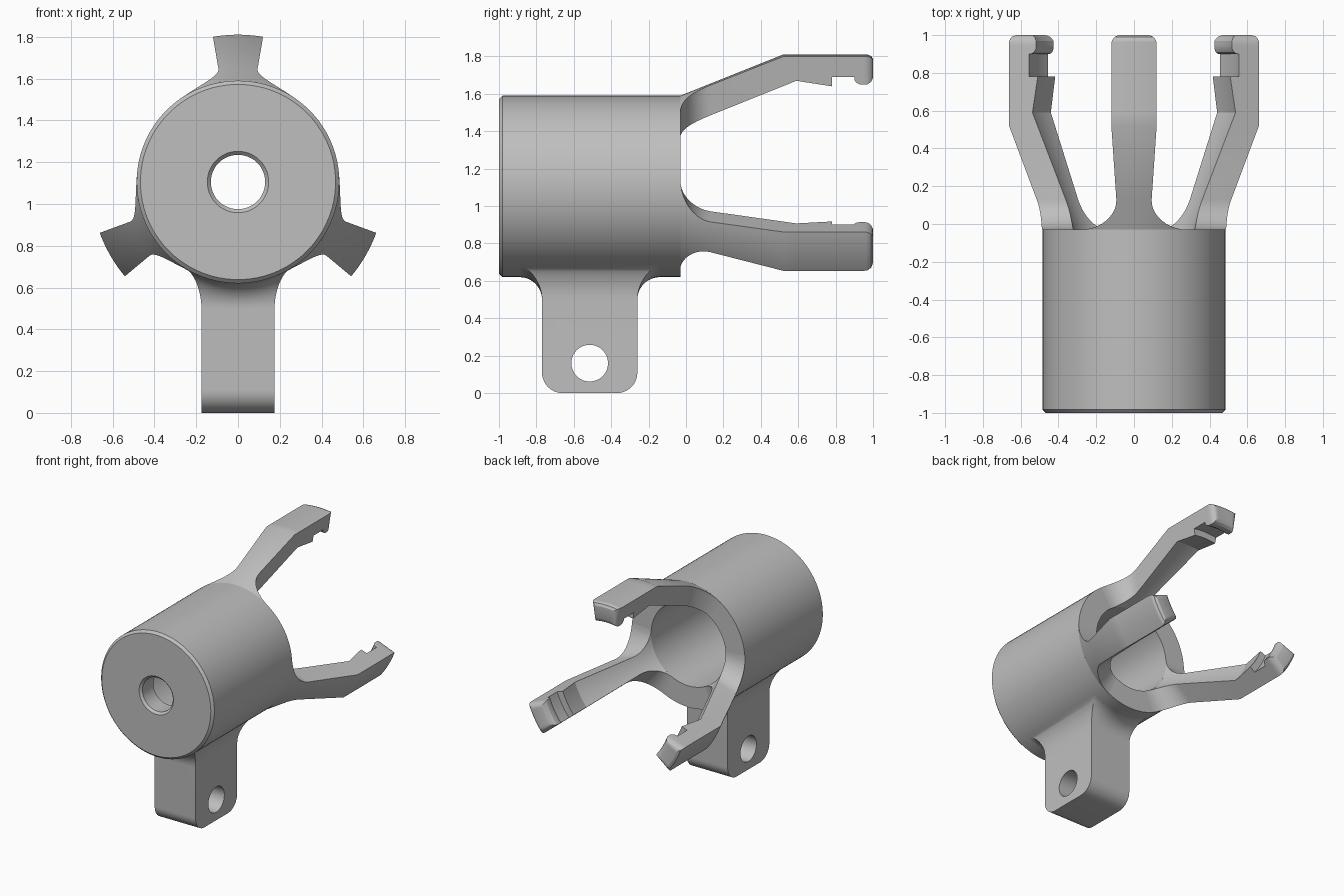
import bpy, bmesh
from math import sin, cos, pi, radians, sqrt

if "Cube" in bpy.data.objects:
    bpy.data.objects.remove(bpy.data.objects["Cube"], do_unlink=True)

AXIS = 1.105     # height of the barrel axis
R_OUT, R_IN = 0.485, 0.32
RIM = -0.03      # y of the open end of the barrel

grey = bpy.data.materials.new("plain grey")
grey.use_nodes = True
grey.diffuse_color = (0.52, 0.52, 0.52, 1)
grey.node_tree.nodes["Principled BSDF"].inputs["Base Color"].default_value = (0.52, 0.52, 0.52, 1)


def loft(name, rings, closed=False, cap_start=False, cap_end=False):
    """Skin a list of closed point rings."""
    bm = bmesh.new()
    vs = [[bm.verts.new(p) for p in ring] for ring in rings]
    n = len(vs[0])
    pairs = list(zip(vs, vs[1:])) + ([(vs[-1], vs[0])] if closed else [])
    for a, b in pairs:
        for i in range(n):
            j = (i + 1) % n
            bm.faces.new((a[i], a[j], b[j], b[i]))
    if cap_start:
        bm.faces.new(vs[0])
    if cap_end:
        bm.faces.new(vs[-1])
    bmesh.ops.recalc_face_normals(bm, faces=bm.faces)
    mesh = bpy.data.meshes.new(name)
    bm.to_mesh(mesh)
    bm.free()
    mesh.materials.append(grey)
    ob = bpy.data.objects.new(name, mesh)
    bpy.context.collection.objects.link(ob)
    return ob


def activate(ob):
    bpy.ops.object.select_all(action='DESELECT')
    ob.select_set(True)
    bpy.context.view_layer.objects.active = ob


def smooth(ob):
    activate(ob)
    bpy.ops.object.shade_smooth_by_angle(angle=radians(30))


def polar(y, r, phi):
    return (r * sin(phi), y, AXIS + r * cos(phi))


def interp(table, y):
    """Piecewise linear lookup."""
    for (y0, r0), (y1, r1) in zip(table, table[1:]):
        if y <= y1:
            return r0 + (r1 - r0) * (y - y0) / (y1 - y0)
    return table[-1][1]


# Barrel: lathed cup with a small hole in the front plate
SEG = 96
profile = [(-1, 0.147), (-1, 0.467), (-0.982, R_OUT), (RIM, R_OUT),
           (RIM, R_IN), (-0.85, R_IN), (-0.85, 0.13), (-0.983, 0.13)]
smooth(loft("barrel", [[polar(y, r, 2 * pi * k / SEG) for y, r in profile]
                       for k in range(SEG)], closed=True))

# Prongs: flared root, outward slope, straight tip with an inner notch and hook
OUTER = [(RIM, R_OUT), (0.52, 0.705), (0.97, 0.705), (0.99, 0.697), (1.0, 0.68)]
INNER = [(RIM, R_IN), (0.59, 0.573), (0.78, 0.543), (0.781, 0.593), (0.9, 0.593),
         (0.901, 0.578), (0.91, 0.563), (0.93, 0.553), (0.97, 0.553),
         (0.99, 0.565), (1.0, 0.585)]
HALF, ROOT = radians(9.8), radians(35)
FILLET, TIP = 0.16, 0.05
COLS = 14


def half_angle(y):
    if y < RIM + FILLET:
        c = 1 - (y - RIM) / FILLET
        return ROOT - (ROOT - HALF) * sqrt(max(0, 1 - c * c))
    if y > 1 - TIP:
        c = (y - 1 + TIP) / TIP
        return HALF - 0.06 * (1 - sqrt(max(0, 1 - c * c)))
    return HALF


stations = {RIM + FILLET * (1 - cos(pi / 2 * k / 10)) for k in range(11)}
stations |= {1 - TIP + TIP * sin(pi / 2 * k / 6) for k in range(7)}
stations |= {y for y, r in OUTER + INNER}
stations = sorted({round(y, 4) for y in stations})

for side, base in (("top", 0), ("left", 120), ("right", 240)):
    rings = []
    for y in stations:
        h = half_angle(y)
        angles = [radians(base) + h * (2 * k / COLS - 1) for k in range(COLS + 1)]
        rings.append([polar(y, interp(OUTER, y), a) for a in angles] +
                     [polar(y, interp(INNER, y), a) for a in reversed(angles)])
    smooth(loft(side + "_prong", rings, cap_end=True))

# Mounting lug: rounded foot, straight shank, fillet spreading onto the barrel
LUG_Y, LUG_W, LUG_L = -0.515, 0.175, 0.255
CORNER, NECK = 0.11, 0.5


def rectangle(w, l, height):
    n = 10
    xs = [w * (2 * k / n - 1) for k in range(n + 1)]
    front = [(x, LUG_Y - l, height(x)) for x in xs]
    back = [(x, LUG_Y + l, height(x)) for x in reversed(xs)]
    return front + back


def surface(x):
    return AXIS - sqrt(R_OUT ** 2 - x * x)


rings = []
for k in range(11):
    t = pi / 2 * k / 10
    rings.append(rectangle(LUG_W, LUG_L - CORNER * (1 - sin(t)),
                           lambda x: CORNER * (1 - cos(t))))
for k in range(11):
    t = pi / 2 * k / 10
    rings.append(rectangle(LUG_W + 0.07 * (1 - cos(t)), LUG_L + 0.12 * (1 - cos(t)),
                           lambda x: NECK + (surface(x) - NECK) * sin(t)))
rings.append(rectangle(0.15, LUG_L, lambda x: 0.7))
lug = loft("mounting_lug", rings, cap_start=True, cap_end=True)

# Cross hole through the lug
pin = loft("hole_cutter", [[(x, LUG_Y + 0.098 * cos(2 * pi * k / 48),
                             0.16 + 0.098 * sin(2 * pi * k / 48)) for k in range(48)]
                           for x in (-0.4, 0.4)], cap_start=True, cap_end=True)
pin.hide_render = True
cut = lug.modifiers.new("hole", 'BOOLEAN')
cut.operation, cut.object, cut.solver = 'DIFFERENCE', pin, 'EXACT'
activate(lug)
bpy.ops.object.modifier_apply(modifier=cut.name)
bpy.data.objects.remove(pin, do_unlink=True)
smooth(lug)
